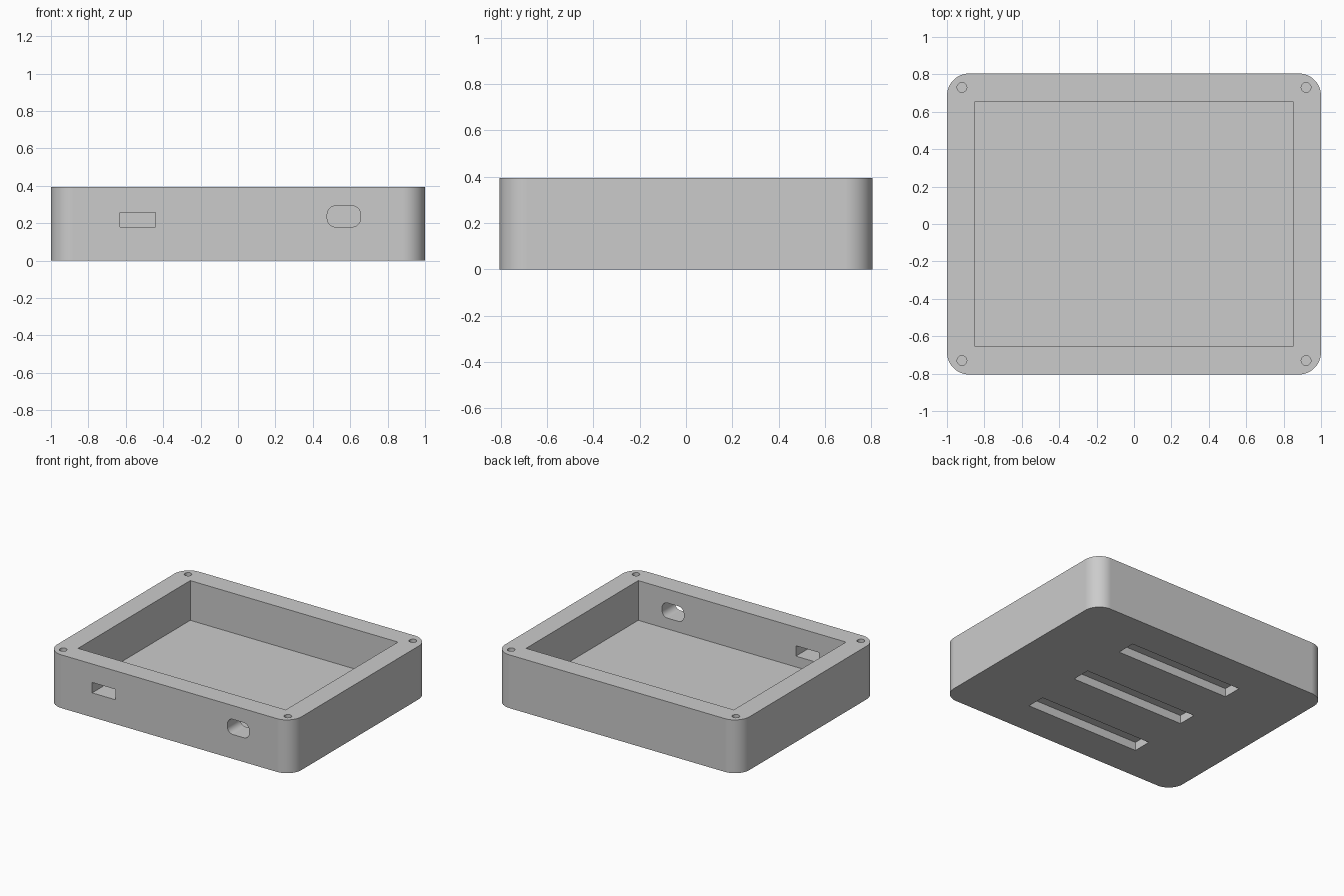
import bpy, bmesh
from mathutils import Vector

cube = bpy.data.objects.get("Cube")
if cube:
    bpy.data.objects.remove(cube, do_unlink=True)

LENGTH, DEPTH, HEIGHT = 2.0, 1.61, 0.394
FLOOR = 0.1

grey = bpy.data.materials.new("plain grey")
grey.use_nodes = True
grey.diffuse_color = (0.6, 0.6, 0.6, 1)
grey.node_tree.nodes["Principled BSDF"].inputs["Base Color"].default_value = (0.6, 0.6, 0.6, 1)


def block(name, low, high, radius=0, axis=2, segments=12):
    """Box between two corners, with the edges along one axis rounded."""
    low, high = Vector(low), Vector(high)
    bm = bmesh.new()
    bmesh.ops.create_cube(bm, size=1)
    for v in bm.verts:
        v.co = (low + high) / 2 + v.co * (high - low)
    if radius:
        edges = [e for e in bm.edges
                 if abs((e.verts[0].co - e.verts[1].co)[axis]) > 1e-4]
        bmesh.ops.bevel(bm, geom=edges, offset=radius, segments=segments,
                        profile=0.5, affect='EDGES')
    return finish(name, bm)


def finish(name, bm):
    mesh = bpy.data.meshes.new(name)
    bm.to_mesh(mesh)
    bm.free()
    mesh.materials.append(grey)
    obj = bpy.data.objects.new(name, mesh)
    bpy.context.collection.objects.link(obj)
    return obj


def cylinder(name, x, y, bottom, top, radius):
    bm = bmesh.new()
    bmesh.ops.create_cone(bm, cap_ends=True, segments=32, radius1=radius,
                          radius2=radius, depth=top - bottom)
    bmesh.ops.translate(bm, verts=bm.verts, vec=(x, y, (top + bottom) / 2))
    return finish(name, bm)


# Rounded outer shell
case = block("enclosure_base", (-LENGTH / 2, -DEPTH / 2, 0),
             (LENGTH / 2, DEPTH / 2, HEIGHT), radius=0.12, segments=16)

# Open cavity
cutters = [block("cavity", (-0.85, -0.656, FLOOR), (0.85, 0.656, HEIGHT + 0.1))]

# Front ports: plain slot and rounded slot
cutters.append(block("flat_port", (-0.63, -0.9, 0.18), (-0.44, -0.6, 0.257)))
cutters.append(block("round_port", (0.477, -0.9, 0.18), (0.655, -0.6, 0.292),
                     radius=0.045, axis=1))

# Screw holes in the rim corners
for x in (-0.92, 0.92):
    for y in (-0.73, 0.73):
        cutters.append(cylinder("screw_hole", x, y, HEIGHT - 0.2, HEIGHT + 0.1, 0.026))

# Blind grooves under the floor
for y in (-0.47, 0, 0.47):
    cutters.append(block("groove", (-0.465, y - 0.07, -0.1), (0.465, y + 0.07, 0.062)))

bpy.context.view_layer.objects.active = case
for cutter in cutters:
    cutter.hide_render = True
    mod = case.modifiers.new("cut", 'BOOLEAN')
    mod.operation = 'DIFFERENCE'
    mod.solver = 'EXACT'
    mod.object = cutter
    bpy.ops.object.modifier_apply(modifier=mod.name)
    bpy.data.objects.remove(cutter, do_unlink=True)

# Smooth corners, flat walls
bpy.ops.object.select_all(action='DESELECT')
case.select_set(True)
bpy.ops.object.shade_smooth_by_angle()
weighted = case.modifiers.new("flat walls", 'WEIGHTED_NORMAL')
weighted.keep_sharp = True
